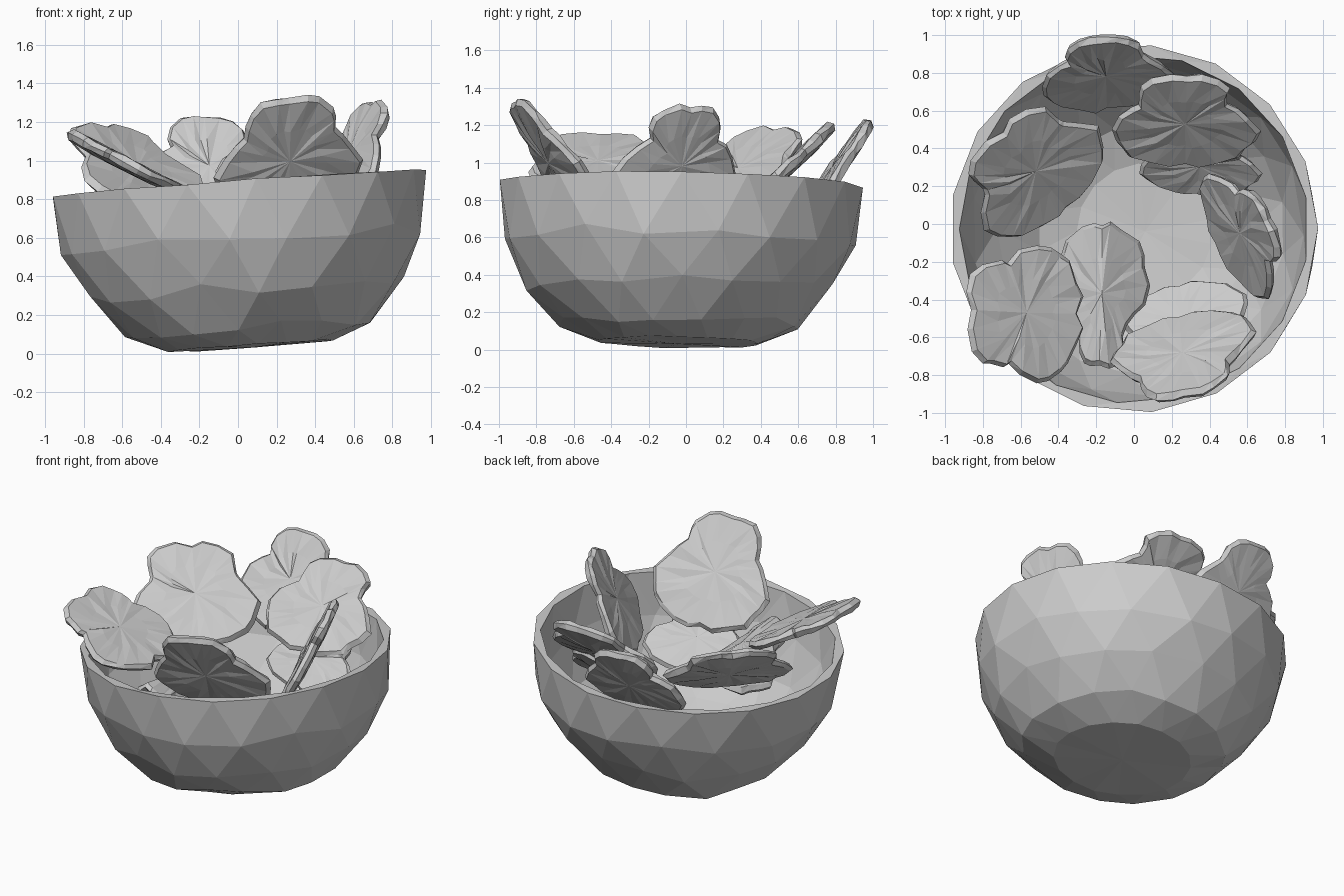
import bpy, bmesh, random
from math import sin, cos, pi, radians
from mathutils import Vector, Matrix

random.seed(4)
if "Cube" in bpy.data.objects:
    bpy.data.objects.remove(bpy.data.objects["Cube"], do_unlink=True)

GREY = (0.6, 0.6, 0.6, 1)
grey = bpy.data.materials.new("plain grey")
grey.use_nodes = True
grey.diffuse_color = GREY
grey.node_tree.nodes["Principled BSDF"].inputs["Base Color"].default_value = GREY


def finish(name, bm):
    bmesh.ops.recalc_face_normals(bm, faces=bm.faces)
    mesh = bpy.data.meshes.new(name)
    bm.to_mesh(mesh)
    bm.free()
    mesh.materials.append(grey)
    obj = bpy.data.objects.new(name, mesh)
    bpy.context.collection.objects.link(obj)


def jitter(amount):
    return random.uniform(-amount, amount)


# Bowl: faceted rings, each turned half a step, turned a little towards one side
def tilted(x, y, z):
    drop = z - 0.88
    return (x - 0.073 * drop, y - 0.025 + 0.018 * drop, z + 0.073 * x - 0.018 * y)


def make_bowl(segments=17):
    profile = [(0.43, 0.04), (0.64, 0.13), (0.82, 0.33), (0.94, 0.58), (0.975, 0.88),
               (0.925, 0.88), (0.88, 0.6), (0.76, 0.37), (0.56, 0.18), (0.36, 0.1)]
    bm = bmesh.new()
    rings = []
    for i, (r, z) in enumerate(profile):
        rough = 0.035 if i in (1, 2, 3, 6, 7) else 0.004
        ring = []
        for k in range(segments):
            a = 2 * pi * (k + 0.5 * (i % 2)) / segments + jitter(rough)
            ring.append(bm.verts.new(tilted(r * cos(a), r * sin(a), z + jitter(rough))))
        rings.append(ring)
    for i in range(len(rings) - 1):
        low, high = rings[i], rings[i + 1]
        for k in range(segments):
            n = (k + 1) % segments
            if i % 2 == 0:
                bm.faces.new((low[k], low[n], high[k]))
                bm.faces.new((low[n], high[n], high[k]))
            else:
                bm.faces.new((low[k], high[n], high[k]))
                bm.faces.new((low[k], low[n], high[n]))
    for ring, z in ((rings[0], 0.03), (rings[-1], 0.08)):
        hub = bm.verts.new(tilted(0, 0, z))
        for k in range(segments):
            bm.faces.new((hub, ring[k], ring[(k + 1) % segments]))
    finish("bowl", bm)


# Lobed chip outline: lobed head above a wide body, mirrored
HALF = [(0.09, 0.5), (0.18, 0.46), (0.24, 0.38), (0.25, 0.29), (0.25, 0.2),
        (0.36, 0.14), (0.44, 0.04), (0.5, -0.1), (0.48, -0.22), (0.42, -0.3),
        (0.37, -0.39), (0.22, -0.46), (0.1, -0.5)]
OUTLINE = ([(0, 0.48)] + HALF + [(0, -0.47)] + [(-u, v) for u, v in reversed(HALF)])


def make_chip(name, centre, heading, slope, width, length, head=1.0, ridge=0.0, roll=0):
    a, e = radians(heading), radians(slope)
    tip = Vector((cos(a) * cos(e), sin(a) * cos(e), sin(e)))
    normal = Vector((-cos(a) * sin(e), -sin(a) * sin(e), cos(e)))
    side = tip.cross(normal)
    frame = Matrix((side, tip, normal)).transposed() @ Matrix.Rotation(radians(roll), 3, 'Z')
    shape = [(u * width * (head if v > 0.16 else 1) + jitter(0.015), v * length + jitter(0.012))
             for u, v in OUTLINE]
    count = len(shape)
    bm = bmesh.new()

    def point(u, v, n):
        return bm.verts.new(Vector(centre) + frame @ Vector((u, v, n - ridge * abs(u))))

    # inner patch, face border, outer edge, face border, inner patch
    layers = []
    for scale, n in ((0.5, 0.026), (0.94, 0.025), (1, 0), (0.94, -0.028), (0.5, -0.04)):
        layers.append([point(u * scale, v * scale, n + jitter(0.007)) for u, v in shape])
    for upper, lower in zip(layers, layers[1:]):
        for k in range(count):
            n = (k + 1) % count
            bm.faces.new((upper[k], upper[n], lower[n]))
            bm.faces.new((upper[k], lower[n], lower[k]))
    for ring, n in ((layers[0], 0.025), (layers[-1], -0.045)):
        hub = point(0, 0, n)
        for k in range(count):
            bm.faces.new((hub, ring[k], ring[(k + 1) % count]))
    bmesh.ops.dissolve_limit(bm, angle_limit=radians(9), verts=bm.verts, edges=bm.edges)
    finish(name, bm)


make_bowl()

# Chips leaning outwards around the rim
make_chip("front_chip", (0.26, -0.70, 1.02), -74, 56, 0.80, 0.76, head=1.15, roll=-7)
make_chip("front_right_chip", (-0.58, -0.47, 0.99), 180, 27, 0.74, 0.68, head=1.5)
make_chip("right_chip", (-0.53, 0.29, 0.95), 133, 40, 0.80, 0.72, head=1.4)
make_chip("back_chip", (-0.15, 0.80, 0.96), 95, 55, 0.70, 0.66, head=1.15)
make_chip("back_left_chip", (0.27, 0.545, 0.98), 90, 43, 0.78, 0.66, head=1.2)
make_chip("left_chip", (0.58, -0.04, 1.0), 25, 64, 0.74, 0.70, head=1.1)

# Chips lying lower in the bowl
make_chip("low_front_chip", (0.28, -0.53, 0.62), -78, 32, 0.68, 0.52, head=1.3)
make_chip("low_back_chip", (0.35, 0.32, 0.73), 86, 42, 0.64, 0.44, head=1.3)
make_chip("ridged_chip", (-0.17, -0.37, 0.76), -90, 8, 0.50, 0.78, ridge=0.7)
